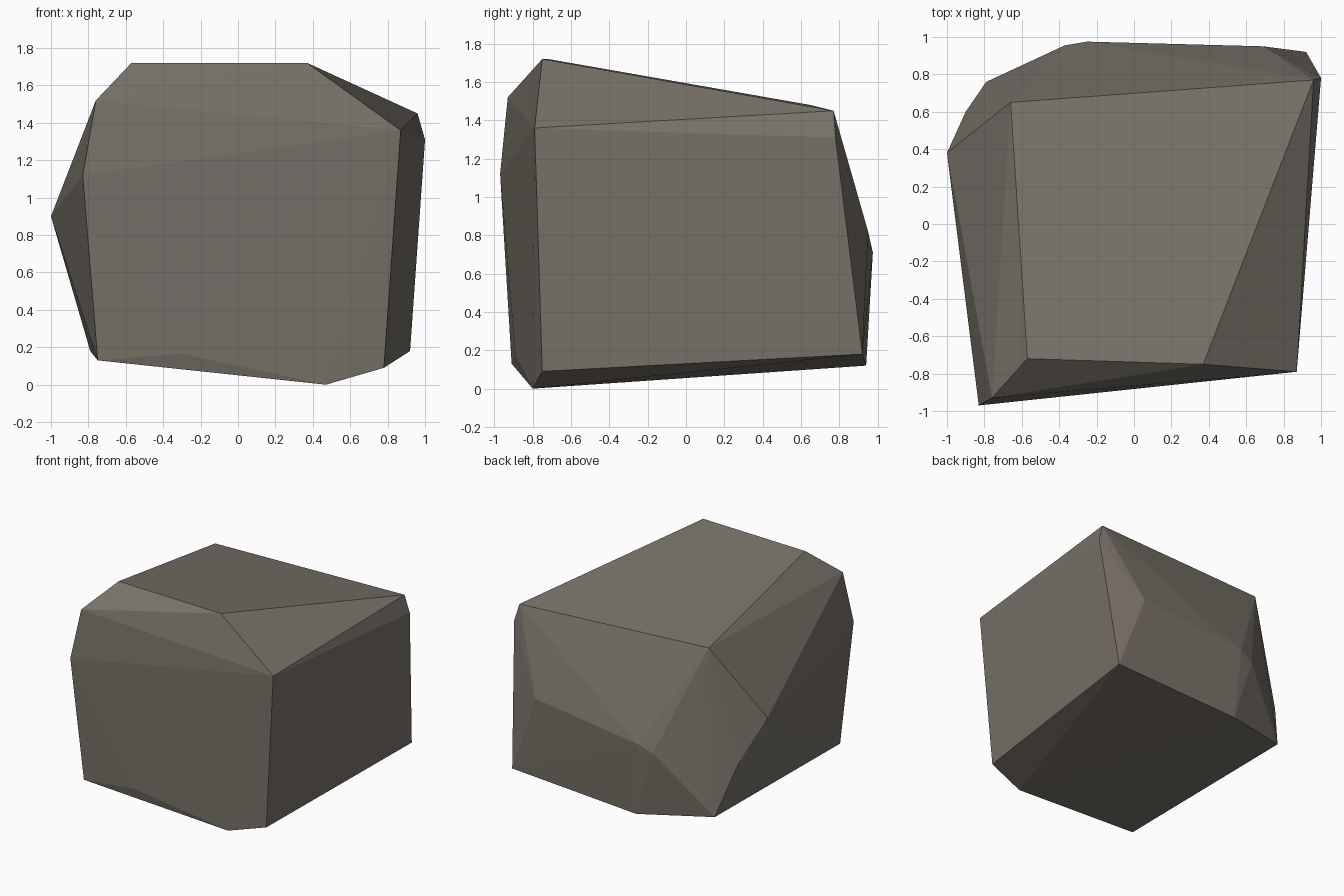
import bpy
import bmesh

# Remove the default cube
default_cube = bpy.data.objects.get("Cube")
if default_cube:
    bpy.data.objects.remove(default_cube, do_unlink=True)


def make_material(name, colour):
    material = bpy.data.materials.new(name)
    material.use_nodes = True
    material.diffuse_color = colour
    shader = next(node for node in material.node_tree.nodes
                  if node.type == 'BSDF_PRINCIPLED')
    shader.inputs["Base Color"].default_value = colour
    shader.inputs["Roughness"].default_value = 0.9
    return material


def make_hull(name, corners, material):
    """Wrap a faceted convex skin around the corner points."""
    bm = bmesh.new()
    for corner in corners:
        bm.verts.new(corner)
    bmesh.ops.convex_hull(bm, input=bm.verts[:])
    loose = [vert for vert in bm.verts if not vert.link_faces]
    bmesh.ops.delete(bm, geom=loose, context='VERTS')
    bmesh.ops.recalc_face_normals(bm, faces=bm.faces[:])
    mesh = bpy.data.meshes.new(name)
    bm.to_mesh(mesh)
    bm.free()
    mesh.materials.append(material)
    stone = bpy.data.objects.new(name, mesh)
    bpy.context.collection.objects.link(stone)
    return stone


# Sloping top facet
top_corners = [(-.57, -.72, 1.72), (.37, -.75, 1.72),
               (.96, .77, 1.45), (-.66, .65, 1.48)]

# Front face and its chipped upper edge
front_corners = [(.87, -.79, 1.36), (-.76, -.93, 1.52),
                 (-.83, -.97, 1.12), (-.3, -.89, .165)]

# Sides and broken back
side_corners = [(1, .78, 1.31), (-1, .38, .9), (-.9, .6, .6)]
back_corners = [(.69, .95, .82), (-.25, .975, .71), (-.37, .955, .66)]

# Tilted underside
base_corners = [(.47, -.8, 0), (.78, -.75, .09), (.92, .92, .18),
                (-.21, .94, .12), (-.79, .76, .18), (-.75, -.91, .13)]

stone_grey = make_material("warm_stone_grey", (.19, .17, .14, 1))
make_hull("boulder",
          top_corners + front_corners + side_corners
          + back_corners + base_corners,
          stone_grey)
